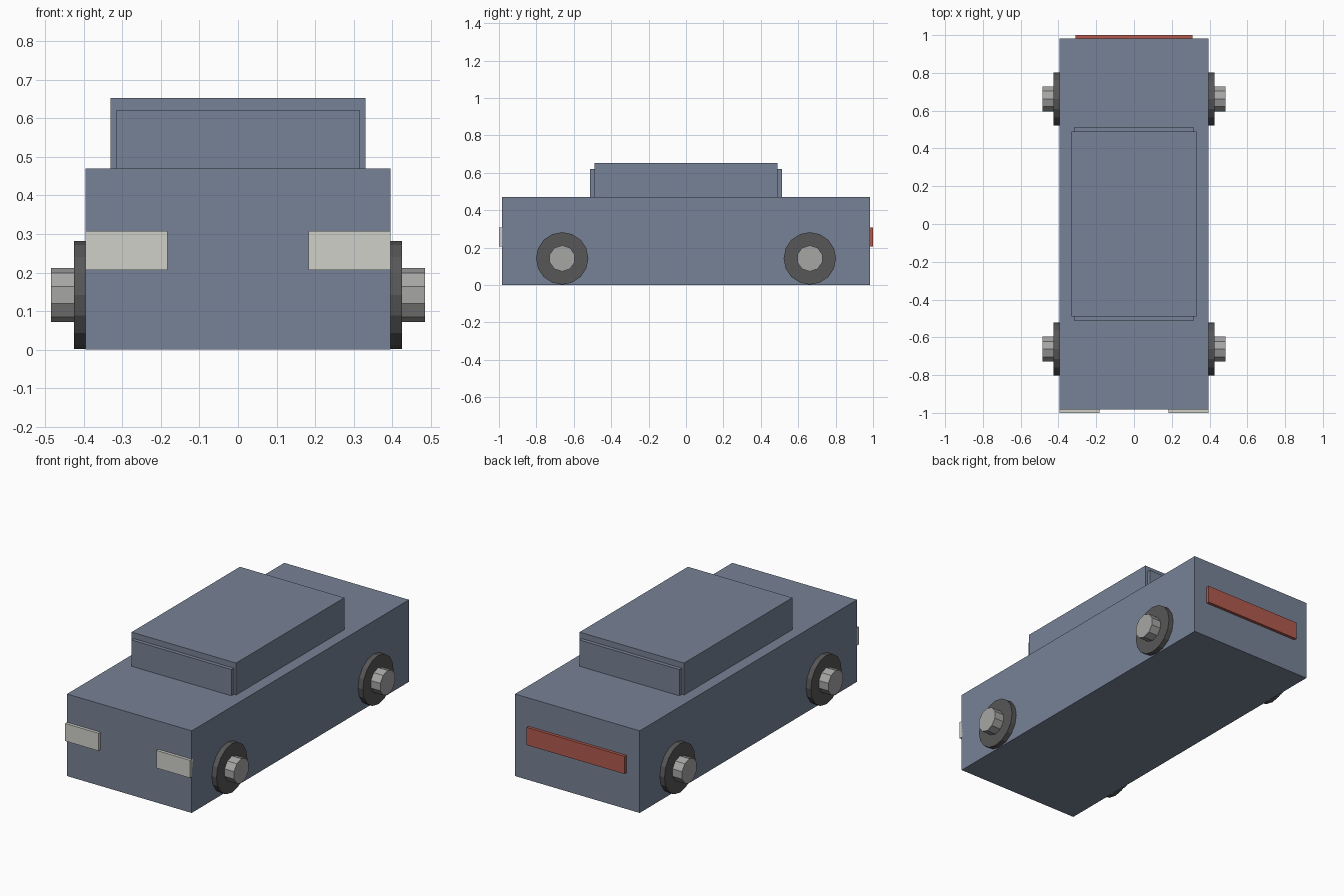
import bpy, math

if "Cube" in bpy.data.objects:
    bpy.data.objects.remove(bpy.data.objects["Cube"])


def material(name, r, g, b):
    m = bpy.data.materials.new(name)
    m.diffuse_color = (r, g, b, 1)
    m.use_nodes = True
    m.node_tree.nodes["Principled BSDF"].inputs["Base Color"].default_value = m.diffuse_color
    return m


body_paint = material("slate_blue", 0.185, 0.225, 0.305)
lamp_white = material("lamp_white", 0.63, 0.63, 0.59)
lamp_red = material("lamp_red", 0.44, 0.10, 0.075)
tyre_grey = material("tyre_grey", 0.095, 0.095, 0.095)
hub_grey = material("hub_grey", 0.38, 0.38, 0.375)


def box(name, mat, x, y, z):
    """Box from (min, max) ranges on each axis."""
    bpy.ops.mesh.primitive_cube_add(size=1, location=[sum(r) / 2 for r in (x, y, z)])
    ob = bpy.context.object
    ob.name = name
    ob.scale = [r[1] - r[0] for r in (x, y, z)]
    bpy.ops.object.transform_apply(location=False, rotation=False, scale=True)
    ob.data.materials.append(mat)


def disc(name, mat, sides, radius, x0, x1, y, z):
    """Flat-sided cylinder lying along x, with a corner at the top."""
    bpy.ops.mesh.primitive_cylinder_add(
        vertices=sides, radius=radius, depth=abs(x1 - x0),
        location=((x0 + x1) / 2, y, z))
    ob = bpy.context.object
    ob.name = name
    # the first corner lies on local +y: spin it up to z, axis to x
    ob.rotation_euler = (math.pi / 2, 0, math.pi / 2)
    bpy.ops.object.transform_apply(location=False, rotation=True, scale=False)
    ob.data.materials.append(mat)


# Body and cabin
box("body", body_paint, (-0.395, 0.395), (-0.983, 0.983), (0, 0.47))
box("cabin", body_paint, (-0.331, 0.331), (-0.49, 0.49), (0.46, 0.653))

# Front and rear window panels
box("windscreen", body_paint, (-0.317, 0.317), (-0.512, -0.48), (0.46, 0.62))
box("rear_window", body_paint, (-0.317, 0.317), (0.48, 0.512), (0.46, 0.62))

# Rear lamp bar
box("tail_light", lamp_red, (-0.31, 0.31), (0.97, 1.0), (0.207, 0.308))

for side, s in (("left", -1), ("right", 1)):
    # Headlights
    box("headlight_" + side, lamp_white, sorted((s * 0.183, s * 0.395)),
        (-1.0, -0.97), (0.207, 0.308))
    # Wheels with protruding hubs
    for end, y in (("front", -0.662), ("rear", 0.662)):
        disc(f"{end}_{side}_tyre", tyre_grey, 16, 0.14, s * 0.36, s * 0.425, y, 0.142)
        disc(f"{end}_{side}_hub", hub_grey, 10, 0.07, s * 0.36, s * 0.485, y, 0.142)
